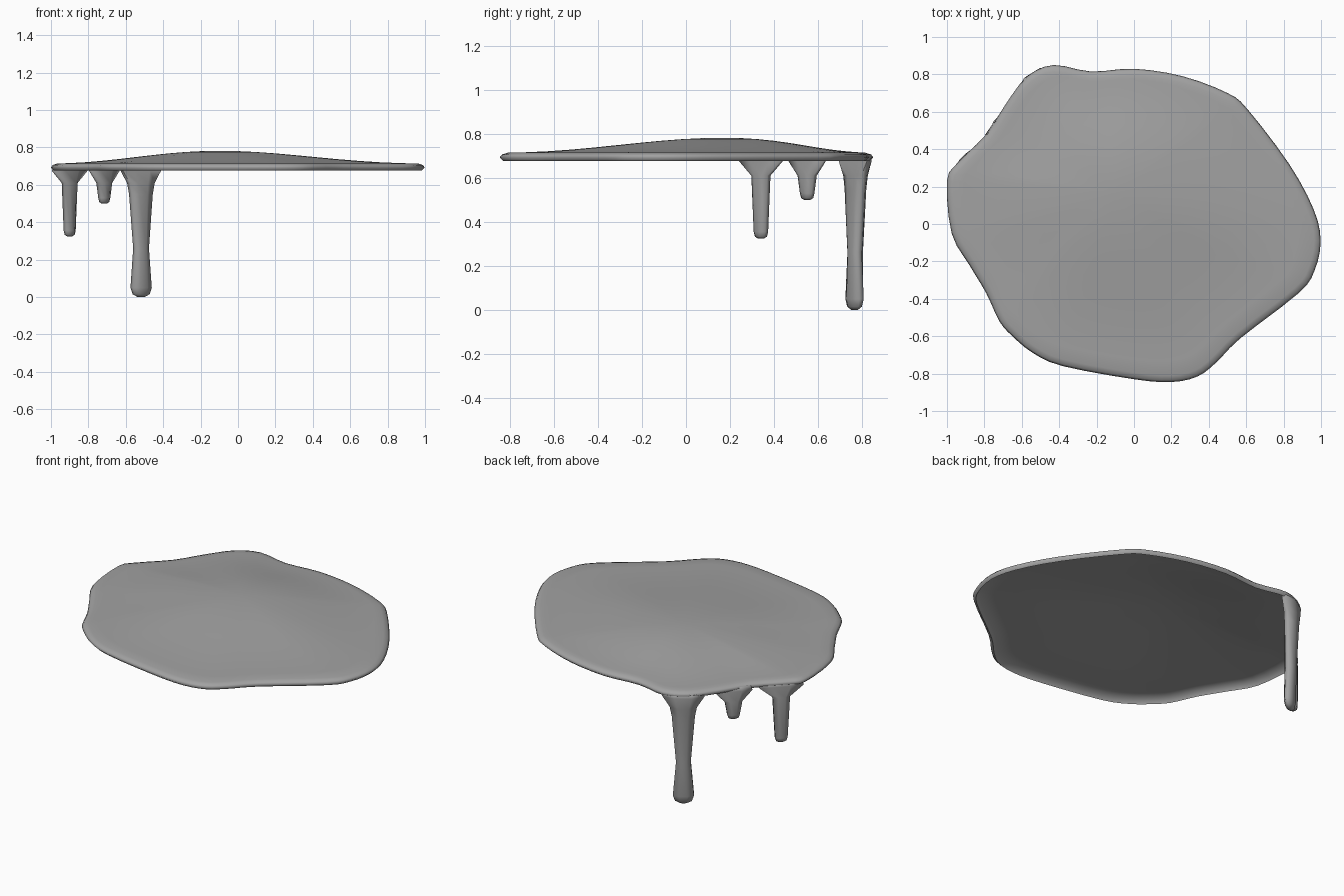
import bpy
import bmesh
from math import sin, cos, pi, radians
from mathutils import Vector

cube = bpy.data.objects.get("Cube")
if cube:
    bpy.data.objects.remove(cube, do_unlink=True)

slime = bpy.data.materials.new("plain grey")
slime.use_nodes = True
colour = (0.36, 0.36, 0.36, 1)
slime.diffuse_color = colour
slime.node_tree.nodes["Principled BSDF"].inputs["Base Color"].default_value = colour


def loft(name, rings):
    """Skin a stack of closed rings, smooth except at the tightest folds."""
    bm = bmesh.new()
    loops = [[bm.verts.new(p) for p in ring] for ring in rings]
    count = len(loops[0])
    for a, b in zip(loops, loops[1:]):
        for i in range(count):
            j = (i + 1) % count
            bm.faces.new((a[i], a[j], b[j], b[i]))
    bm.faces.new(loops[0])
    bm.faces.new(loops[-1])
    bmesh.ops.recalc_face_normals(bm, faces=bm.faces)
    for face in bm.faces:
        face.smooth = True
    for edge in bm.edges:
        edge.smooth = edge.calc_face_angle() < radians(85)
    mesh = bpy.data.meshes.new(name)
    bm.to_mesh(mesh)
    bm.free()
    mesh.materials.append(slime)
    bpy.context.collection.objects.link(bpy.data.objects.new(name, mesh))


def smooth_loop(points, steps):
    """Closed spline through the given points."""
    pts = [Vector(p) for p in points]
    n = len(pts)
    out = []
    for i in range(n):
        a, b, c, d = (pts[(i + k) % n] for k in (-1, 0, 1, 2))
        for s in range(steps):
            t = s / steps
            out.append(b + 0.5 * t * (c - a + t * (2 * a - 5 * b + 4 * c - d
                                                  + t * (3 * b - a - 3 * c + d))))
    return out


# Wavy puddle outline, seen from above
outline = smooth_loop([
    (-.43, .85), (-.57, .79), (-.68, .65), (-.79, .48), (-.94, .33), (-1, .23),
    (-.975, -.05), (-.88, -.22), (-.79, -.37), (-.72, -.52), (-.65, -.6),
    (-.54, -.69), (-.38, -.76), (0, -.83), (.2, -.845), (.34, -.815),
    (.44, -.74), (.57, -.61), (.88, -.37), (.965, -.25), (.998, -.09),
    (.96, .08), (.83, .32), (.61, .61), (.5, .7), (.26, .79), (0, .83),
    (-.23, .815)], 3)


def inset(amount, z):
    """Copy of the outline moved inward along its normals."""
    n = len(outline)
    ring = []
    for i, p in enumerate(outline):
        along = (outline[(i + 1) % n] - outline[i - 1]).normalized()
        ring.append((p.x - along.y * amount, p.y + along.x * amount, z))
    return ring


# Low dome with an off-centre peak; rings grow rounder towards the middle
peak = Vector((-.1, .17))


def dome_ring(t, drop):
    """Ring of the dome at fraction t of the way out, lowered by drop."""
    z = .714 + .068 * (1 + cos(pi * t)) / 2 - drop
    ring = []
    for p in outline:
        arm = p - peak
        flat = peak + t * (arm.normalized() * .9).lerp(arm, t ** .5)
        ring.append((*flat, z))
    return ring


# Puddle: thin domed shell, hollow underneath, with a rounded rim
fractions = [.02] + [k / 10 for k in range(1, 10)]
hollow = [dome_ring(t, .006) for t in fractions]
rim = [inset(.032, .704), inset(.016, .677), inset(0, .693),
       inset(.01, .706), inset(.035, .714)]
dome = [dome_ring(t, 0) for t in reversed(fractions)]
loft("puddle", hollow + rim + dome)


def drip(name, x, y, turn, profile, sides=8):
    """Flattened drip; profile rows are height, half width, half depth, bow."""
    along = Vector((cos(radians(turn)), sin(radians(turn))))
    out = Vector((-along.y, along.x))
    rings = []
    for z, width, depth, bow in profile:
        ring = []
        for i in range(sides):
            a = 2 * pi * (i + .5) / sides
            across, outward = cos(a) / cos(pi / sides), sin(a) / cos(pi / sides)
            p = Vector((x, y)) + along * width * across
            p += out * (depth * outward + bow * outward ** 2)
            ring.append((*p, z))
        rings.append(ring)
    loft(name, rings)


# Drips hanging off the back right-hand rim, each with a webbed top
drip("long_drip", -.518, .765, 32, [
    (.7, .125, .023, .02), (.675, .12, .03, .02), (.61, .078, .035, .016),
    (.55, .066, .034, .012), (.26, .042, .03, .004), (.05, .06, .028, 0),
    (.015, .048, .022, 0), (0, .02, .01, 0)])
for name, x, y, tip, web in (("short_drip", -.715, .55, .5, .11),
                             ("middle_drip", -.9, .34, .325, .13)):
    drip(name, x, y, 46, [
        (.7, web - .01, .015, 0), (.675, web, .018, 0), (.61, .05, .026, 0),
        (tip + .03, .036, .024, 0), (tip + .008, .03, .02, 0),
        (tip, .016, .01, 0)])
